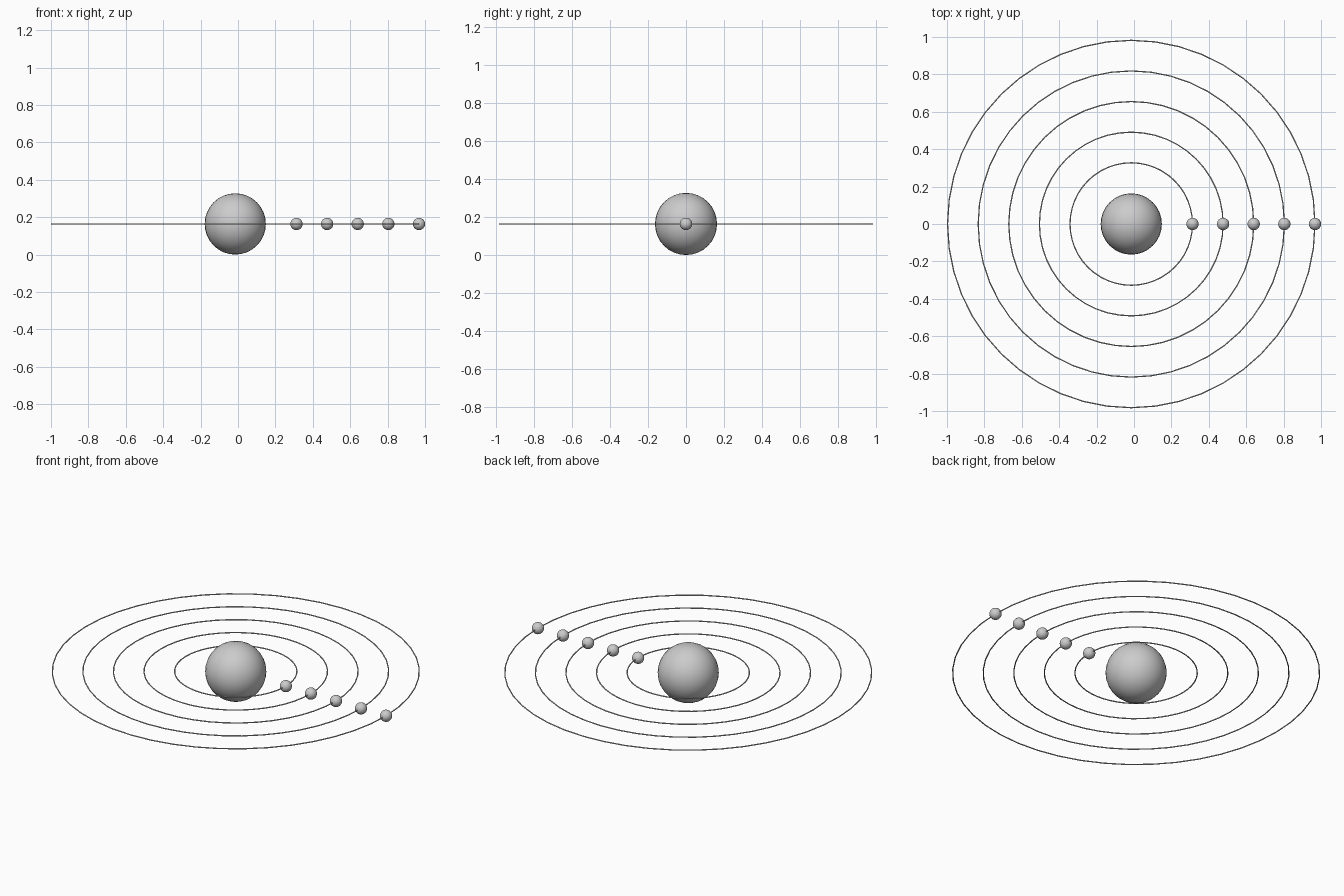
import bpy

if "Cube" in bpy.data.objects:
    bpy.data.objects.remove(bpy.data.objects["Cube"])

U = 0.1637          # radius of the central ball
CX, CZ = -0.0147, U  # common centre of the rings

grey = bpy.data.materials.new("plain_grey")
grey.diffuse_color = (0.6, 0.6, 0.6, 1)
grey.use_nodes = True
grey.node_tree.nodes["Principled BSDF"].inputs["Base Color"].default_value = grey.diffuse_color


def finish(name):
    ob = bpy.context.object
    ob.name = name
    ob.data.materials.append(grey)
    bpy.ops.object.shade_smooth()


def ball(name, radius, x):
    bpy.ops.mesh.primitive_uv_sphere_add(segments=32, ring_count=16, radius=radius,
                                         location=(x, 0, CZ))
    finish(name)


# Central ball
ball("central_ball", U, CX)

# Orbit rings, each carrying one small ball on its +x side
for i in range(2, 7):
    bpy.ops.mesh.primitive_torus_add(major_segments=48, minor_segments=12,
                                     major_radius=i * U, minor_radius=0.02 * U,
                                     location=(CX, 0, CZ))
    finish(f"orbit_ring_{i - 1}")
    ball(f"small_ball_{i - 1}", 0.2 * U, CX + i * U)
